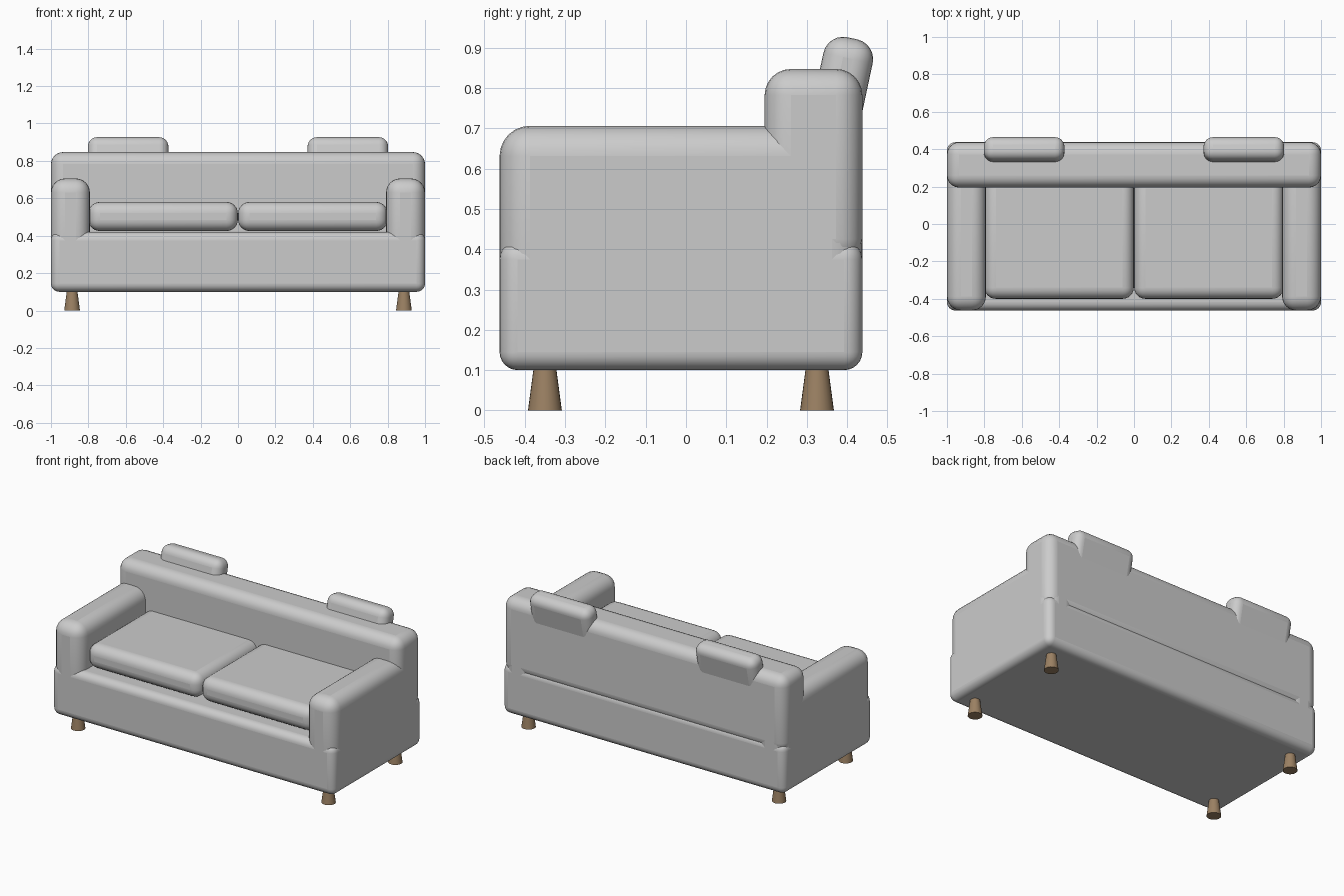
import bpy
import math

if "Cube" in bpy.data.objects:
    bpy.data.objects.remove(bpy.data.objects["Cube"])

Y0, Y1 = -0.4625, 0.4375   # front and back of the sofa body


def finish(ob):
    bpy.ops.object.select_all(action='DESELECT')
    ob.select_set(True)
    bpy.context.view_layer.objects.active = ob
    bpy.ops.object.shade_smooth_by_angle(angle=math.radians(35))


def soft_box(name, x, y, z, radius, tilt=0.0):
    """Rounded box from (min, max) ranges on each axis."""
    centre = [(a + b) / 2 for a, b in (x, y, z)]
    bpy.ops.mesh.primitive_cube_add(size=1, location=centre)
    ob = bpy.context.object
    ob.name = name
    ob.scale = [b - a for a, b in (x, y, z)]
    bpy.ops.object.transform_apply(location=False, rotation=False, scale=True)
    ob.rotation_euler.x = tilt
    bev = ob.modifiers.new("Rounding", 'BEVEL')
    bev.width = radius
    bev.segments = 6
    bev.limit_method = 'NONE'
    finish(ob)
    return ob


wood = bpy.data.materials.new("wood")
wood.diffuse_color = (0.33, 0.22, 0.125, 1)
wood.use_nodes = True
wood.node_tree.nodes["Principled BSDF"].inputs["Base Color"].default_value = wood.diffuse_color

# Base and backrest
soft_box("base", (-1, 1), (Y0, Y1), (0.10, 0.42), 0.045)
soft_box("backrest", (-1, 1), (0.195, Y1), (0.36, 0.847), 0.065)

for side, s in (("left", -1), ("right", 1)):
    def span(a, b):
        return tuple(sorted((s * a, s * b)))

    # Armrest
    soft_box(side + "_armrest", span(0.792, 1.0), (Y0, Y1), (0.215, 0.706), 0.075)
    # Seat cushion
    soft_box(side + "_seat_cushion", span(0.001, 0.799), (-0.40, 0.25), (0.425, 0.58), 0.06)
    # Headrest cushion leaning back over the backrest
    soft_box(side + "_headrest_cushion", span(0.372, 0.803), (0.3135, 0.4385),
             (0.577, 0.927), 0.05, tilt=-math.radians(12))
    # Tapered wooden legs
    for end, y in (("front", -0.35), ("back", 0.325)):
        bpy.ops.mesh.primitive_cone_add(vertices=24, radius1=0.042, radius2=0.026,
                                        depth=0.12, location=(s * 0.887, y, 0.06))
        leg = bpy.context.object
        leg.name = f"{side}_{end}_leg"
        leg.data.materials.append(wood)
        finish(leg)
